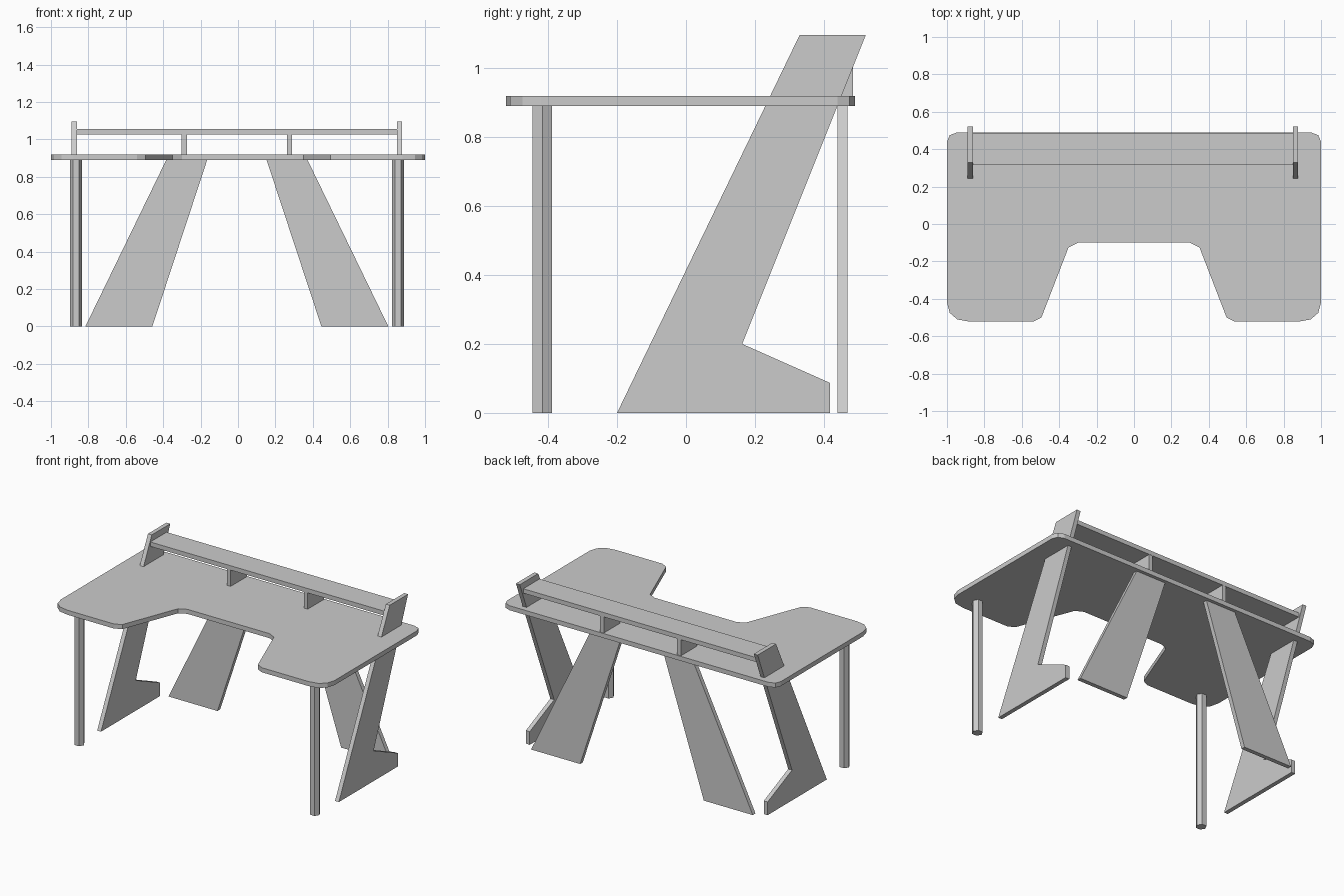
import bpy, bmesh, math
from mathutils import Vector

if "Cube" in bpy.data.objects:
    bpy.data.objects.remove(bpy.data.objects["Cube"])

CX = -0.006            # the underframe is mirrored about this x
Z0, Z1 = 0.89, 0.92    # underside and upper face of the desk top


def prism(name, points, offset):
    """Extrude a closed planar outline along an offset vector."""
    bm = bmesh.new()
    face = bm.faces.new([bm.verts.new(p) for p in points])
    ext = bmesh.ops.extrude_face_region(bm, geom=[face])
    moved = [g for g in ext["geom"] if isinstance(g, bmesh.types.BMVert)]
    bmesh.ops.translate(bm, verts=moved, vec=Vector(offset))
    bmesh.ops.recalc_face_normals(bm, faces=bm.faces)
    mesh = bpy.data.meshes.new(name)
    bm.to_mesh(mesh)
    bm.free()
    obj = bpy.data.objects.new(name, mesh)
    bpy.context.collection.objects.link(obj)
    return obj


def box(name, x0, x1, y0, y1, z0, z1):
    base = [(x0, y0, z0), (x1, y0, z0), (x1, y1, z0), (x0, y1, z0)]
    return prism(name, base, (0, 0, z1 - z0))


# Desk top with rounded corners and a knee cut-out
half = [(0.30, -0.10), (0.35, -0.125), (0.495, -0.50), (0.54, -0.522),
        (0.88, -0.522), (0.945, -0.51), (0.985, -0.475), (1.0, -0.42),
        (1.0, 0.44), (0.985, 0.475), (0.945, 0.49)]
outline = half + [(-x, y) for x, y in reversed(half)]
prism("desk_top", [(x, y, Z0) for x, y in outline], (0, 0, Z1 - Z0))

# Side panel profile (y, z): slanted leg, foot, and end above the desk top
side = [(-0.20, 0), (0.418, 0), (0.418, 0.087), (0.163, 0.20),
        (0.522, 1.097), (0.33, 1.097)]
# Splayed rear leg profile (x, z)
rear = [(0.452, 0), (0.81, 0), (0.378, Z0), (0.159, Z0)]

for s, label in ((-1, "left"), (1, "right")):
    # Side panel
    prism("side_panel_" + label,
          [(CX + s * 0.855, y, z) for y, z in side], (s * 0.028, 0, 0))
    # Rear leg
    prism("rear_leg_" + label,
          [(CX + s * x, 0.44, z) for x, z in rear], (0, 0.028, 0))
    # Six-sided front post
    ring = [(CX + s * 0.861 + 0.0325 * math.cos(math.radians(60 * i)),
             -0.417 + 0.0325 * math.sin(math.radians(60 * i)), 0)
            for i in range(6)]
    prism("front_post_" + label, ring, (0, 0, Z0))
    # Shelf support
    x0, x1 = sorted((CX + s * 0.268, CX + s * 0.295))
    box("shelf_support_" + label, x0, x1, 0.315, 0.484, Z1, 1.027)

# Raised shelf between the side panels
box("raised_shelf", CX - 0.855, CX + 0.855, 0.315, 0.485, 1.027, 1.056)
